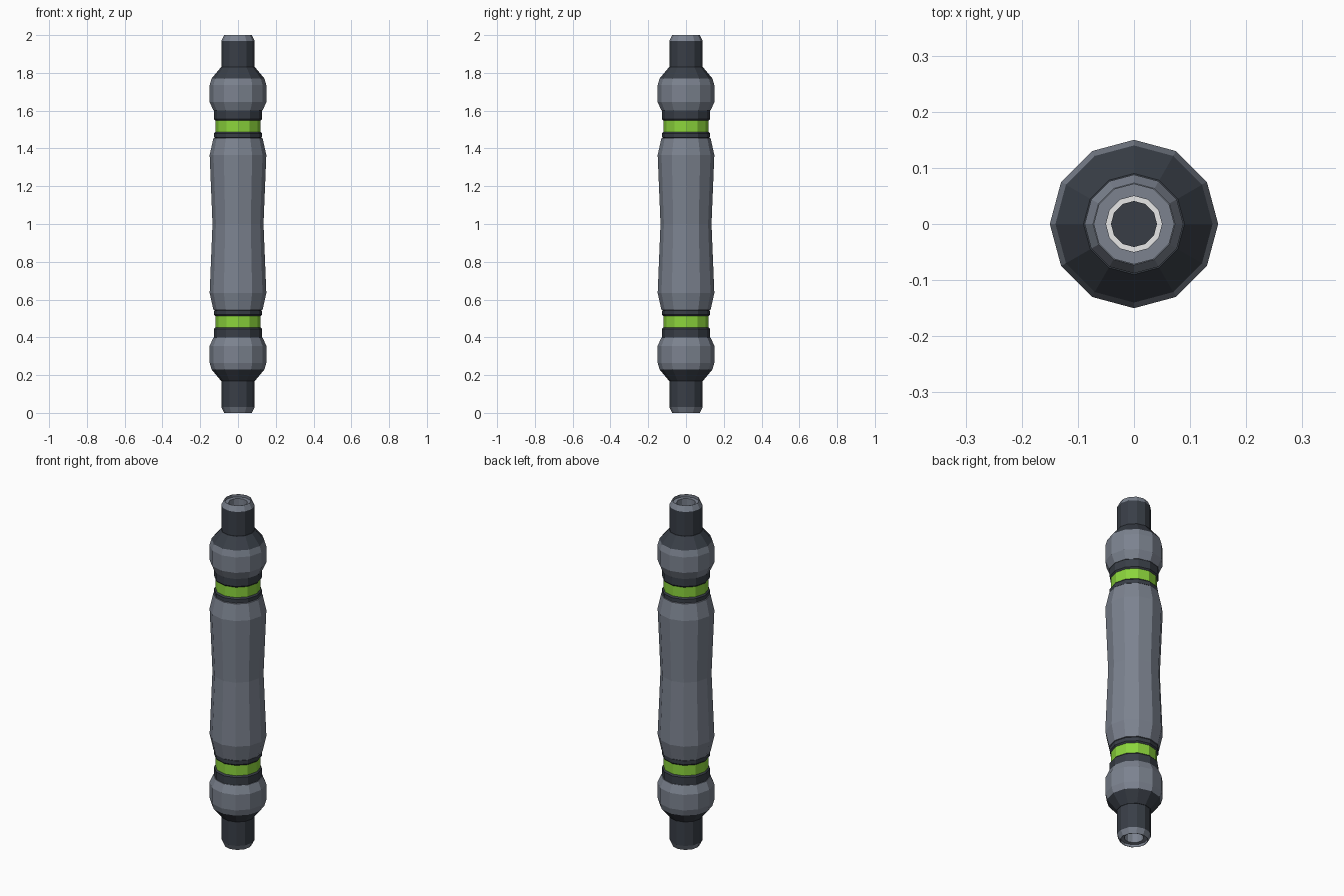
import bpy, bmesh
from math import cos, sin, tau

if "Cube" in bpy.data.objects:
    bpy.data.objects.remove(bpy.data.objects["Cube"], do_unlink=True)

SIDES = 12
HEIGHT = 2.0


def material(name, rgb):
    m = bpy.data.materials.new(name)
    m.use_nodes = True
    colour = (*rgb, 1)
    m.diffuse_color = colour
    m.node_tree.nodes["Principled BSDF"].inputs["Base Color"].default_value = colour
    return m


GREY = material("steel grey", (0.20, 0.225, 0.275))
DARK = material("dark slate", (0.040, 0.048, 0.062))
GREEN = material("bright green", (0.26, 0.66, 0.045))
WHITE = material("white", (0.95, 0.95, 0.95))


def revolve(name, profile, mat, flip=False, cap=False):
    """Turn (radius, z) points, listed upwards on the outside, into a faceted part."""
    bm = bmesh.new()
    rings = []
    for r, z in profile:
        z = HEIGHT - z if flip else z
        rings.append([bm.verts.new((r * cos(tau * i / SIDES), r * sin(tau * i / SIDES), z))
                      for i in range(SIDES)])
    for low, high in zip(rings, rings[1:]):
        for i in range(SIDES):
            j = (i + 1) % SIDES
            bm.faces.new((low[i], low[j], high[j], high[i]))
    if cap:
        bm.faces.new(rings[-1])
    if flip:
        bmesh.ops.reverse_faces(bm, faces=bm.faces[:])
    mesh = bpy.data.meshes.new(name)
    bm.to_mesh(mesh)
    bm.free()
    mesh.materials.append(mat)
    obj = bpy.data.objects.new(name, mesh)
    bpy.context.collection.objects.link(obj)
    return obj


# Waisted central grip
revolve("grip", [(0.118, 0.545), (0.13, 0.545), (0.15, 0.635), (0.135, 1.0),
                 (0.15, 1.365), (0.13, 1.455), (0.118, 1.455)], GREY)

# Parts repeated at both ends, described for the upper one
END_PARTS = [
    ("inner_collar", DARK, [(0.118, 1.455), (0.127, 1.458), (0.127, 1.48),
                            (0.118, 1.49)]),
    ("green_band", GREEN, [(0.12, 1.487), (0.12, 1.548)]),
    ("outer_collar", DARK, [(0.118, 1.545), (0.127, 1.555), (0.127, 1.60)]),
    ("pommel_ring", GREY, [(0.124, 1.60), (0.13, 1.60), (0.15, 1.645),
                           (0.15, 1.735), (0.14, 1.77)]),
    ("shoulder_cone", DARK, [(0.14, 1.77), (0.09, 1.83), (0.08, 1.83)]),
    ("neck_tube", DARK, [(0.088, 1.83), (0.088, 1.97)]),
    # Chamfered rim, shallow recess and bore
    ("end_rim", GREY, [(0.088, 1.97), (0.073, 2.0), (0.071, 2.0), (0.071, 1.985),
                       (0.05, 1.985), (0.05, 1.85)]),
    ("bore_ring", WHITE, [(0.05, 1.85), (0.04, 1.85)]),
]
for flip, end in ((False, "upper"), (True, "lower")):
    for name, mat, profile in END_PARTS:
        revolve(f"{end}_{name}", profile, mat, flip)
    revolve(f"{end}_bore_core", [(0.041, 1.85), (0.041, 1.86)], DARK, flip, cap=True)
